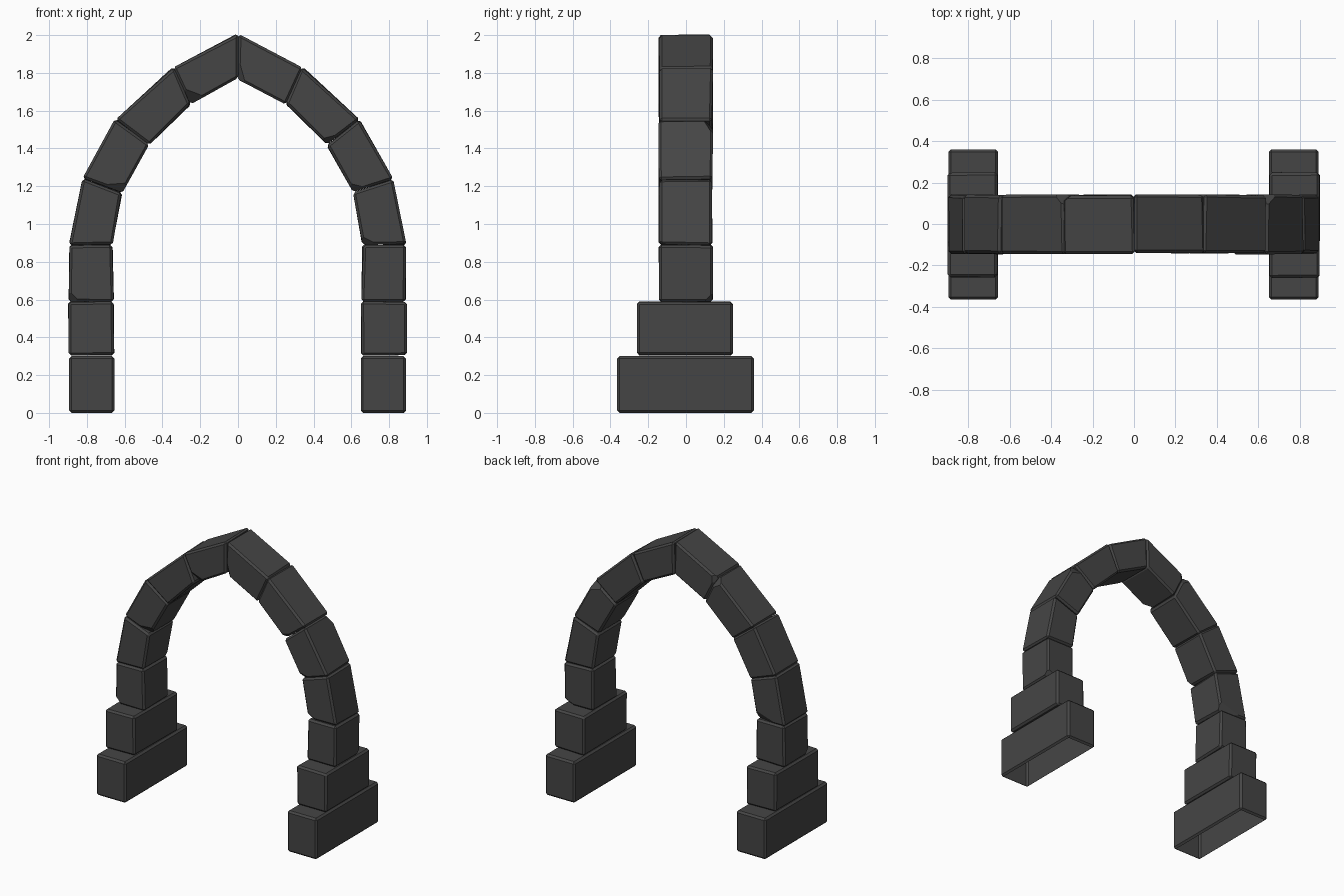
import bpy, bmesh, random
from mathutils import Vector

random.seed(4)
if "Cube" in bpy.data.objects:
    bpy.data.objects.remove(bpy.data.objects["Cube"])

stone = bpy.data.materials.new("dark_stone")
stone.use_nodes = True
colour = (0.06, 0.06, 0.06, 1)
stone.diffuse_color = colour
stone.node_tree.nodes["Principled BSDF"].inputs["Base Color"].default_value = colour


def block(name, outline, y0, y1, bevel=0.013, jitter=0.0, chips=(), open_base=False):
    """Extrude a four-point xz outline along y, chip some edges, bevel the rest."""
    bm = bmesh.new()
    front = [bm.verts.new((x, y0, z)) for x, z in outline]
    back = [bm.verts.new((x, y1, z)) for x, z in outline]
    bm.faces.new(front)
    bm.faces.new(back[::-1])
    for i in range(4):
        j = (i + 1) % 4
        bm.faces.new((front[j], front[i], back[i], back[j]))
    for v in bm.verts:
        v.co += Vector([random.uniform(-jitter, jitter) for _ in range(3)])
    centre = sum((v.co for v in bm.verts), Vector()) / 8
    bmesh.ops.recalc_face_normals(bm, faces=bm.faces)
    bmesh.ops.bevel(bm, geom=bm.edges[:], offset=bevel, segments=1,
                    affect='EDGES', clamp_overlap=True)
    # Each chip slices a slanted flake off one long edge
    for side, corner, depth in chips:
        x, z = outline[corner]
        point = Vector((x, y0 if side < 0 else y1, z))
        inward = (centre - point) * Vector((1, 0, 1))
        normal = (-inward.normalized() + Vector((0, side, 0))
                  + Vector([random.uniform(-0.25, 0.25) for _ in range(3)])).normalized()
        cut = bmesh.ops.bisect_plane(bm, geom=bm.verts[:] + bm.edges[:] + bm.faces[:],
                                     plane_co=point - normal * depth, plane_no=normal,
                                     clear_outer=True)
        rim = [e for e in cut["geom_cut"] if isinstance(e, bmesh.types.BMEdge)]
        bmesh.ops.holes_fill(bm, edges=rim, sides=0)
    bmesh.ops.recalc_face_normals(bm, faces=bm.faces)
    if open_base:
        bm.normal_update()
        under = [f for f in bm.faces if f.normal.z < -0.95]
        bmesh.ops.delete(bm, geom=under, context='FACES')
    mesh = bpy.data.meshes.new(name)
    bm.to_mesh(mesh)
    bm.free()
    mesh.materials.append(stone)
    obj = bpy.data.objects.new(name, mesh)
    bpy.context.collection.objects.link(obj)


# Joint lines of one half of the arch: outer point, inner point
joints = [((0.89, 0.59), (0.655, 0.59)),
          ((0.89, 0.89), (0.66, 0.89)),
          ((0.82, 1.24), (0.61, 1.165)),
          ((0.645, 1.555), (0.47, 1.42)),
          ((0.34, 1.83), (0.25, 1.635)),
          ((0.0, 2.005), (0.0, 1.77))]

# Chipped edges per stone: front or back, outline corner, depth
chips = {"left": [[(1, 0, 0.03)], [(-1, 3, 0.03)], [(1, 1, 0.04), (-1, 3, 0.03)],
                  [(-1, 3, 0.03)], [(-1, 2, 0.025)]],
         "right": [[(-1, 0, 0.03)], [(1, 3, 0.03)], [(-1, 3, 0.03)],
                   [(1, 1, 0.035)], [(-1, 3, 0.045), (1, 0, 0.025)]]}

for label, s in (("left", 1), ("right", -1)):
    shift = 0.0 if s > 0 else 0.005

    def mirror(points):
        return [(s * (x + shift * (x > 0.5)), z) for x, z in points]

    # Stepped footing
    block(label + "_footing", mirror([(0.89, 0), (0.89, 0.3), (0.65, 0.3), (0.65, 0)]),
          -0.365, 0.36, open_base=True)
    block(label + "_plinth", mirror([(0.893, 0.305), (0.893, 0.588), (0.652, 0.588), (0.652, 0.305)]),
          -0.258, 0.248, jitter=0.003)
    # Wedge stones up to the point of the arch
    for i, ((o0, i0), (o1, i1)) in enumerate(zip(joints, joints[1:])):
        block(f"{label}_arch_stone_{i + 1}", mirror([o0, o1, i1, i0]),
              -0.143, 0.14, jitter=0.004, chips=chips[label][i])
